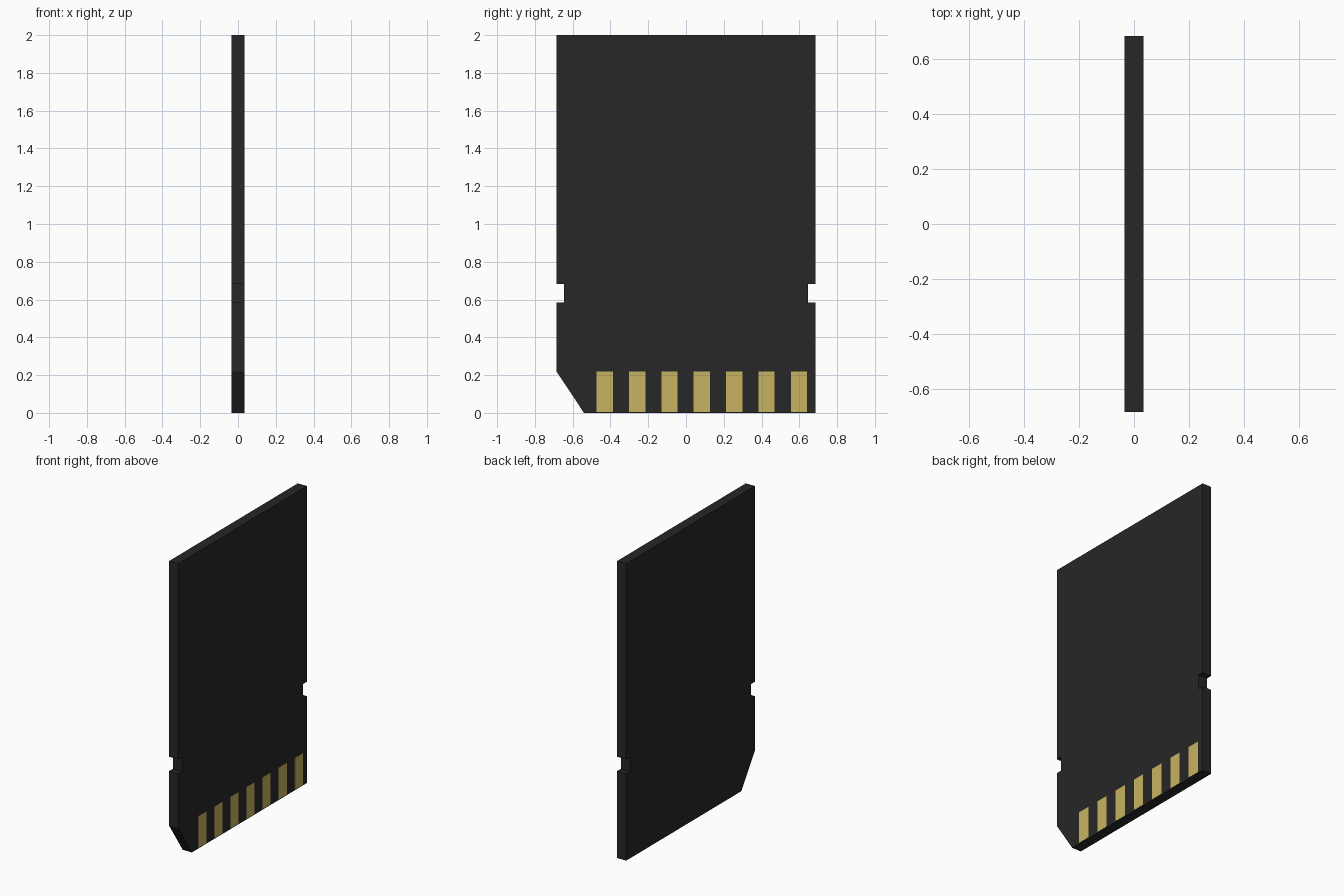
import bpy, bmesh

if "Cube" in bpy.data.objects:
    bpy.data.objects.remove(bpy.data.objects["Cube"])


def material(name, color):
    m = bpy.data.materials.new(name)
    m.diffuse_color = color
    m.use_nodes = True
    m.node_tree.nodes["Principled BSDF"].inputs["Base Color"].default_value = m.diffuse_color
    return m


def extrude_profile(name, points, x0, x1, mat):
    """Extrude a (y, z) outline along x from x0 to x1."""
    bm = bmesh.new()
    face = bm.faces.new([bm.verts.new((x0, y, z)) for y, z in points])
    ext = bmesh.ops.extrude_face_region(bm, geom=[face])
    verts = [v for v in ext["geom"] if isinstance(v, bmesh.types.BMVert)]
    bmesh.ops.translate(bm, vec=(x1 - x0, 0, 0), verts=verts)
    bmesh.ops.recalc_face_normals(bm, faces=bm.faces)
    mesh = bpy.data.meshes.new(name)
    bm.to_mesh(mesh)
    bm.free()
    mesh.materials.append(mat)
    obj = bpy.data.objects.new(name, mesh)
    bpy.context.collection.objects.link(obj)
    return obj


black = material("black_plastic", (0.02, 0.02, 0.02, 1))
gold = material("gold_contact", (0.58, 0.45, 0.12, 1))

W, H, T = 0.685, 2.0, 0.034        # half width, height, half thickness
N0, N1, ND = 0.585, 0.682, 0.04    # notch bottom, top, depth

# Card body: clipped lower corner and a notch in each long edge
right = [(W, 0), (W, N0), (W - ND, N0), (W - ND, N1), (W, N1), (W, H)]
left = [(-y, z) for y, z in reversed(right[1:])]
corner = [(-W, 0.218), (-0.54, 0)]
extrude_profile("card_body", right + left + corner, -T, T, black)

# Row of seven contacts, set into the face with a hairline of relief
for i in range(7):
    y = -0.43 + i * 0.1713
    y0, y1 = y - 0.043, y + 0.043
    pad = [(y0, 0.005), (y1, 0.005), (y1, 0.218), (y0, 0.218)]
    extrude_profile(f"contact_{i + 1}", pad, T - 0.004, T + 0.001, gold)
